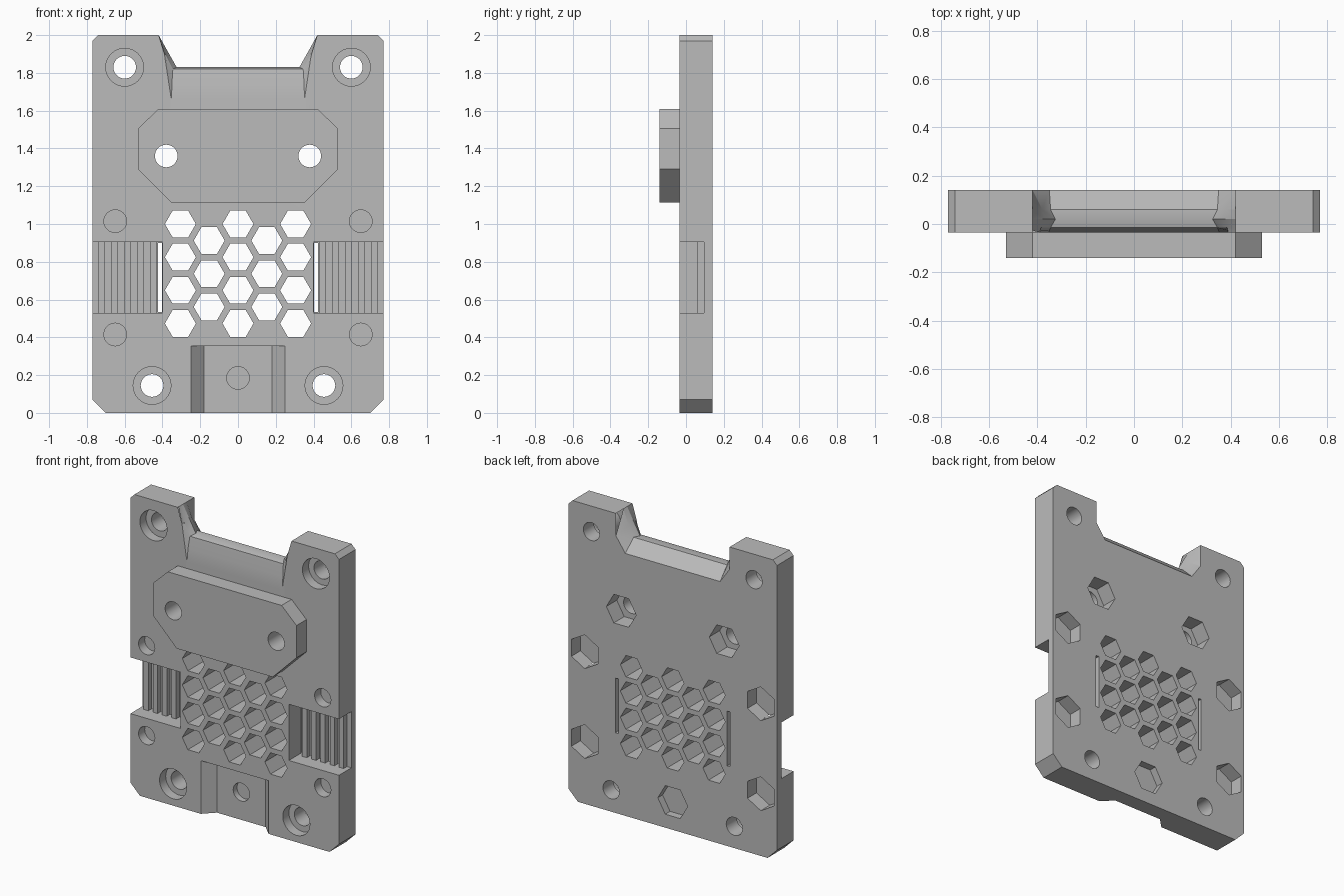
import bpy, bmesh, math

if "Cube" in bpy.data.objects:
    bpy.data.objects.remove(bpy.data.objects["Cube"])

FRONT, BACK = -0.035, 0.14
OUT = 0.02  # cutter overshoot past a surface

grey = bpy.data.materials.new("plain grey")
grey.use_nodes = True
grey.diffuse_color = (0.5, 0.5, 0.5, 1)
grey.node_tree.nodes["Principled BSDF"].inputs["Base Color"].default_value = (0.5, 0.5, 0.5, 1)


def loft(name, rings):
    """Closed solid through rings of (x, y, z) points."""
    bm = bmesh.new()
    loops = [[bm.verts.new(p) for p in ring] for ring in rings]
    count = len(loops[0])
    for a, b in zip(loops, loops[1:]):
        for i in range(count):
            j = (i + 1) % count
            bm.faces.new((a[i], a[j], b[j], b[i]))
    bm.faces.new(loops[0])
    bm.faces.new(loops[-1])
    bmesh.ops.recalc_face_normals(bm, faces=bm.faces)
    mesh = bpy.data.meshes.new(name)
    bm.to_mesh(mesh)
    bm.free()
    mesh.materials.append(grey)
    obj = bpy.data.objects.new(name, mesh)
    bpy.context.collection.objects.link(obj)
    return obj


def prism(name, outline, y0, y1):
    return loft(name, [[(x, y, z) for x, z in outline] for y in (y0, y1)])


def box(name, x0, x1, y0, y1, z0, z1):
    return prism(name, [(x0, z0), (x1, z0), (x1, z1), (x0, z1)], y0, y1)


def drill(name, x, z, r, y0, y1, sides=32, turn=0.0):
    ring = [(x + r * math.cos(turn + math.tau * i / sides),
             z + r * math.sin(turn + math.tau * i / sides)) for i in range(sides)]
    return prism(name, ring, y0, y1)


def mirrored(half):
    return half + [(-x, z) for x, z in reversed(half)]


def cut(cutter, *targets):
    cutter.hide_render = True
    for target in targets:
        mod = target.modifiers.new("cut", "BOOLEAN")
        mod.operation = "DIFFERENCE"
        mod.solver = "EXACT"
        mod.object = cutter
        bpy.context.view_layer.objects.active = target
        bpy.ops.object.modifier_apply(modifier=mod.name)
    bpy.data.objects.remove(cutter)


# Main plate and raised front block
plate = prism("plate", mirrored([(0.70, 0), (0.77, 0.07), (0.77, 1.97), (0.74, 2.0)]), FRONT, BACK)
block = prism("raised_block", mirrored([(0.355, 1.115), (0.53, 1.29), (0.53, 1.505), (0.42, 1.61)]),
              -0.14, FRONT)

# Top notch: depth, middle width and height, floor width and height
notch = []
for y, xm, zm, xb, zb in [(0.141, 0.42, 1.85, 0.35, 1.75), (0.06, 0.38, 1.90, 0.345, 1.83),
                          (0.02, 0.37, 1.91, 0.325, 1.83), (-0.015, 0.385, 1.90, 0.345, 1.82),
                          (-0.027, 0.388, 1.90, 0.35, 1.74), (-0.036, 0.39, 1.90, 0.352, 1.65)]:
    notch.append([(x, y, z) for x, z in mirrored([(xb, zb), (xm, zm), (0.42, 2.0), (0.42, 2.05)])])
cut(loft("notch_cutter", notch), plate)

# Bottom pocket with sloping sides
pocket = [[(x, y, z) for x, z in [(-w, -OUT), (w, -OUT), (w, 0.355), (-w, 0.355)]]
          for y, w in [(FRONT - 0.01, 0.26), (0.035, 0.18)]]
cut(loft("pocket_cutter", pocket), plate)
cut(drill("hole_cutter", 0, 0.185, 0.06, 0.0, 0.075), plate)
cut(drill("nut_cutter", 0, 0.185, 0.11, 0.09, BACK + OUT, 6), plate)

for s in (1, -1):
    # Counterbored corner screws
    for x, z in [(0.60, 1.83), (0.455, 0.145)]:
        cut(drill("bore_cutter", s * x, z, 0.10, FRONT - OUT, 0.03), plate)
        cut(drill("screw_cutter", s * x, z, 0.06, 0.0, BACK + OUT), plate)
    # Blind screw holes with nut pockets behind
    for z in (1.015, 0.415):
        cut(drill("hole_cutter", s * 0.65, z, 0.06, FRONT - OUT, 0.03), plate)
        cut(drill("nut_cutter", s * 0.65, z, 0.113, 0.045, BACK + OUT, 6, math.pi / 6), plate)
    # Block screws
    cut(drill("screw_cutter", s * 0.38, 1.36, 0.06, -0.14 - OUT, 0.05), plate, block)
    cut(drill("nut_cutter", s * 0.38, 1.36, 0.11, 0.03, BACK + OUT, 6), plate)
    # Side grip recess, rear slit and ribs
    x0, x1 = sorted((s * 0.40, s * (0.77 + OUT)))
    cut(box("recess_cutter", x0, x1, FRONT - OUT, 0.095, 0.53, 0.905), plate)
    x0, x1 = sorted((s * 0.402, s * 0.424))
    cut(box("slit_cutter", x0, x1, 0.05, BACK + OUT, 0.535, 0.90), plate)
    for i in range(5):
        x = s * (0.721 - 0.068 * i)
        box("grip_rib", x - 0.017, x + 0.017, 0.06, 0.095, 0.53, 0.905)

# Honeycomb vent
for col in range(-2, 3):
    odd = col % 2
    for row in range(4 - odd):
        z = 1.0 - 0.1755 * (row + odd / 2)
        cut(drill("vent_cutter", col * 0.1525, z, 0.082, FRONT - OUT, BACK + OUT, 6), plate)

# Smooth round walls, crisp edges
for obj in (plate, block):
    bpy.ops.object.select_all(action="DESELECT")
    obj.select_set(True)
    bpy.context.view_layer.objects.active = obj
    bpy.ops.object.shade_smooth_by_angle(angle=math.radians(20))
